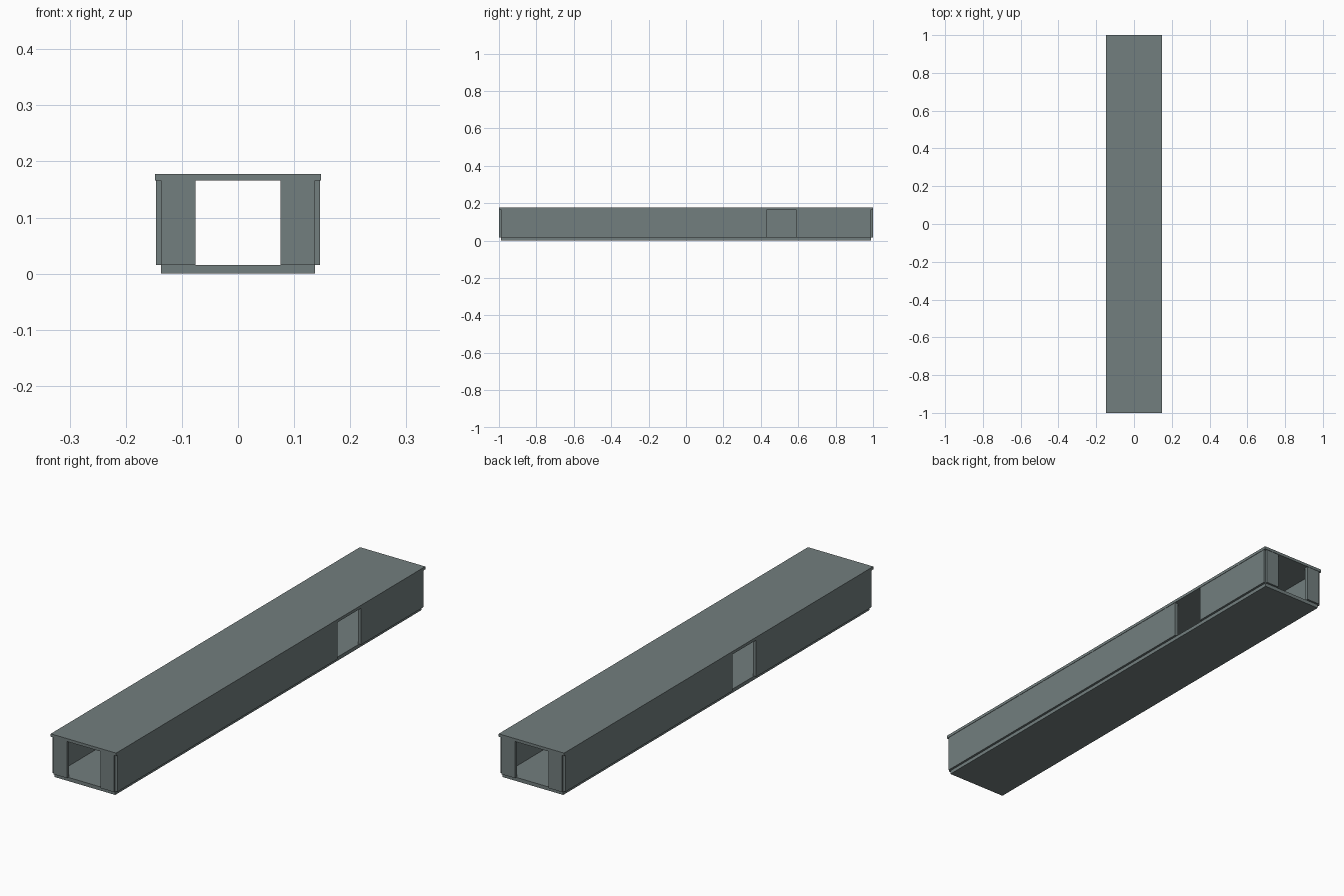
import bpy
import bmesh

cube = bpy.data.objects.get("Cube")
if cube:
    bpy.data.objects.remove(cube, do_unlink=True)

# Single grey-green colour
grey = bpy.data.materials.new("slate_grey")
grey.use_nodes = True
COLOUR = (0.17, 0.21, 0.21, 1)
grey.diffuse_color = COLOUR
grey.node_tree.nodes["Principled BSDF"].inputs["Base Color"].default_value = COLOUR

# Main dimensions
FLOOR_TOP, ROOF_BOTTOM, HEIGHT = 0.015, 0.166, 0.178
FLOOR_X, FLOOR_Y = 0.137, 0.99       # floor half size
ROOF_X, ROOF_Y = 0.148, 1.0          # roof half size
WALL_X, WALL_Y = 0.1465, 0.9985      # outer wall faces
THICK = 0.015
OPENING_X = 0.076                    # half width of end openings


def slabs(name, boxes):
    """One object made of boxes given as x, y and z ranges."""
    bm = bmesh.new()
    for ranges in boxes:
        verts = bmesh.ops.create_cube(bm, size=1)["verts"]
        for v in verts:
            v.co = [hi if c > 0 else lo for c, (lo, hi) in zip(v.co, ranges)]
    mesh = bpy.data.meshes.new(name)
    bm.to_mesh(mesh)
    bm.free()
    mesh.materials.append(grey)
    obj = bpy.data.objects.new(name, mesh)
    bpy.context.collection.objects.link(obj)
    return obj


def span(sign, inner, outer):
    return tuple(sorted((sign * inner, sign * outer)))


wall_z = (FLOOR_TOP, ROOF_BOTTOM)

# Floor and overhanging roof
slabs("floor", [((-FLOOR_X, FLOOR_X), (-FLOOR_Y, FLOOR_Y), (0, FLOOR_TOP))])
slabs("roof", [((-ROOF_X, ROOF_X), (-ROOF_Y, ROOF_Y), (ROOF_BOTTOM, HEIGHT))])

# Long side walls, each split by one doorway
for name, sign, door in (("left_wall", 1, (0.433, 0.588)),
                         ("right_wall", -1, (-0.245, -0.09))):
    x = span(sign, WALL_X - THICK, WALL_X)
    slabs(name, [(x, (-FLOOR_Y, door[0]), wall_z),
                 (x, (door[1], FLOOR_Y), wall_z)])

# End walls: a panel on each side of the opening, set in at the corners
for name, sign in (("front_wall", -1), ("back_wall", 1)):
    y = span(sign, WALL_Y - THICK, WALL_Y)
    slabs(name, [(span(s, OPENING_X, FLOOR_X), y, wall_z) for s in (-1, 1)])
